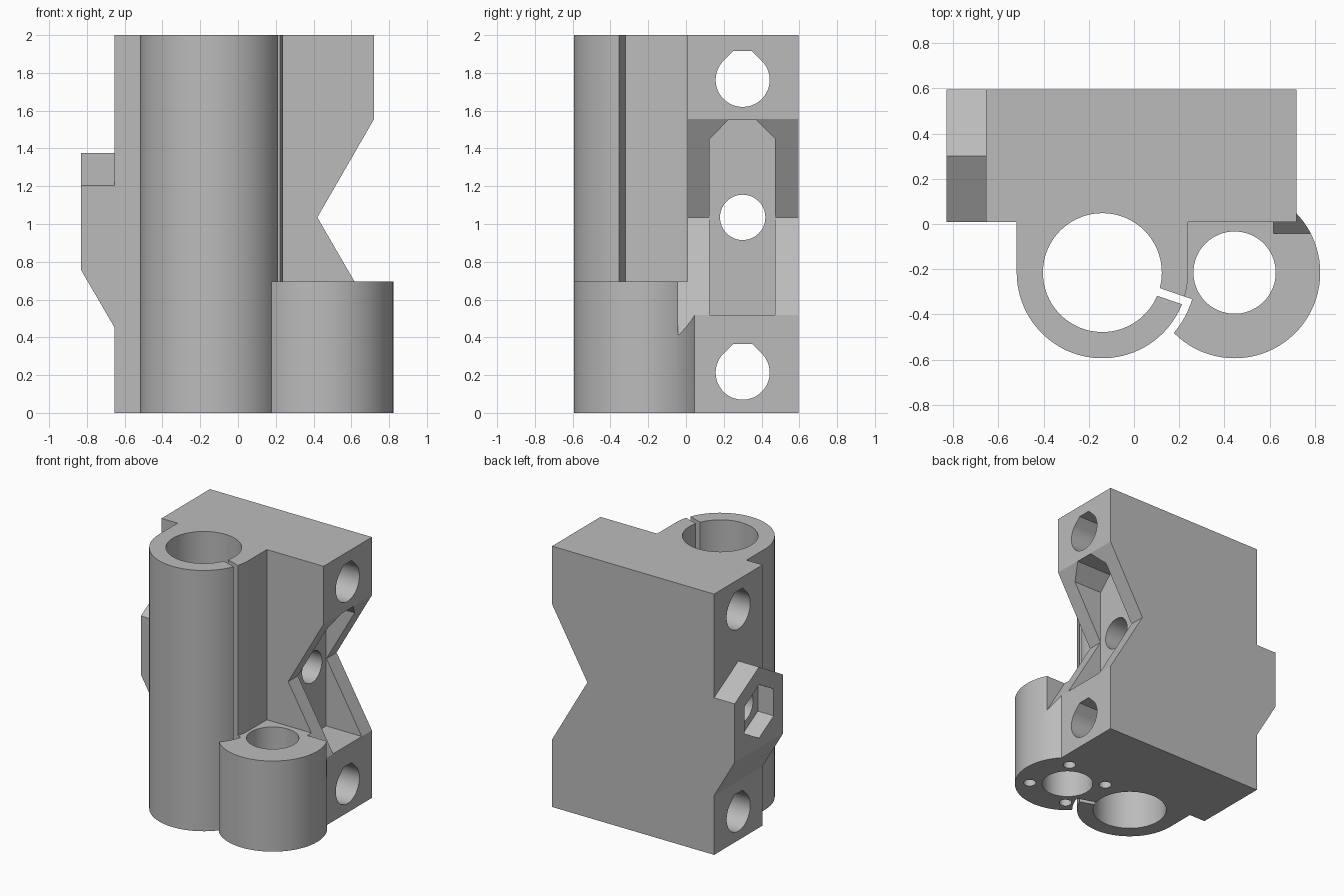
import bpy, bmesh
from math import cos, sin, pi, radians
from mathutils import Vector

cube = bpy.data.objects.get("Cube")
if cube:
    bpy.data.objects.remove(cube, do_unlink=True)

grey = bpy.data.materials.new("plain_grey")
grey.use_nodes = True
colour = (0.5, 0.5, 0.5, 1)
grey.diffuse_color = colour
grey.node_tree.nodes["Principled BSDF"].inputs["Base Color"].default_value = colour


def arc(cx, cy, r, start=0, end=360, n=80):
    """Points on an arc; a full turn leaves out the repeated end point."""
    steps = n if end - start == 360 else n - 1
    angles = [radians(start + (end - start) * i / steps) for i in range(n)]
    return [(cx + r * cos(a), cy + r * sin(a)) for a in angles]


def prism(name, points, axis, low, high):
    """Extrude a profile along an axis; profiles are (x,y), (x,z) or (y,z)."""
    place = {"x": lambda p, t: (t, p[0], p[1]),
             "y": lambda p, t: (p[0], t, p[1]),
             "z": lambda p, t: (p[0], p[1], t)}[axis]
    bm = bmesh.new()
    face = bm.faces.new([bm.verts.new(place(p, low)) for p in points])
    new = bmesh.ops.extrude_face_region(bm, geom=[face])["geom"]
    shift = Vector(place((0, 0), high - low))
    bmesh.ops.translate(bm, vec=shift, verts=[v for v in new if isinstance(v, bmesh.types.BMVert)])
    bmesh.ops.recalc_face_normals(bm, faces=bm.faces)
    mesh = bpy.data.meshes.new(name)
    bm.to_mesh(mesh)
    bm.free()
    mesh.materials.append(grey)
    ob = bpy.data.objects.new(name, mesh)
    bpy.context.collection.objects.link(ob)
    return ob


def combine(target, other, operation="DIFFERENCE"):
    """Apply a boolean and drop the helper."""
    mod = target.modifiers.new("boolean", "BOOLEAN")
    mod.operation, mod.solver, mod.object = operation, "EXACT", other
    bpy.context.view_layer.objects.active = target
    bpy.ops.object.modifier_apply(modifier=mod.name)
    bpy.data.objects.remove(other, do_unlink=True)


FRONT, BACK, MID = 0.008, 0.595, 0.3
HEIGHT, NUT_Z = 2.0, 1.035
CLAMP_X, SOCKET_X, AXIS_Y, RADIUS = -0.14, 0.445, -0.215, 0.379
GAP_RADIUS, SLIT_ANGLE = 0.414, -19

# Main block
body = prism("carriage_body", [(-0.655, FRONT), (0.72, FRONT), (0.72, BACK), (-0.655, BACK)],
             "z", 0, HEIGHT)

# Nut boss on the side, with a pitched roof and a sloping underside
boss = prism("nut_boss", [(FRONT, 0.4), (BACK, 0.4), (BACK, 1.205), (MID, 1.375), (FRONT, 1.205)],
             "x", -0.83, -0.5)
combine(boss, prism("boss_slope", [(-0.95, 0.961), (-0.65, 0.446), (-0.65, 0.2), (-0.95, 0.2)],
                    "y", -0.5, 1))
combine(body, boss, "UNION")

# Short socket, cleared around the free lip of the clamp
socket = prism("rod_socket", arc(SOCKET_X, AXIS_Y, RADIUS), "z", 0, 0.695)
gap = [(CLAMP_X, AXIS_Y)] + arc(CLAMP_X, AXIS_Y, GAP_RADIUS, -110, SLIT_ANGLE, 30)
combine(socket, prism("lip_gap", gap, "z", -0.1, 0.8))
combine(body, socket, "UNION")

# Tall clamp tube with straight cheeks running into the block
clamp = arc(CLAMP_X, AXIS_Y, RADIUS, 180, 360, 48)
clamp += [(CLAMP_X + RADIUS, 0.1), (CLAMP_X - RADIUS, 0.1)]
combine(body, prism("bearing_clamp", clamp, "z", 0, HEIGHT), "UNION")

# Vertical bores
combine(body, prism("bearing_bore", arc(CLAMP_X, AXIS_Y, 0.263), "z", -0.1, 2.1))
combine(body, prism("rod_bore", arc(SOCKET_X, AXIS_Y, 0.182), "z", -0.1, 0.8))

# Slit that lets the clamp flex
a = radians(SLIT_ANGLE)
slit = [(CLAMP_X + r * cos(a) - w * sin(a), AXIS_Y + r * sin(a) + w * cos(a))
        for r, w in ((0.2, -0.018), (GAP_RADIUS, -0.018), (GAP_RADIUS, 0.018), (0.2, 0.018))]
combine(body, prism("clamp_slit", slit, "z", -0.1, 2.1))

# V notch in the side
notch = [(0.42, NUT_Z), (1.02, NUT_Z - 1.035), (1.02, NUT_Z + 1.04)]
combine(body, prism("side_notch", notch, "y", -0.042, 0.8))

# Pocket behind the notch with a chamfered roof
pocket = [(0.125, 0.518), (0.472, 0.518), (0.472, 1.45), (0.37, 1.553), (0.227, 1.553), (0.125, 1.45)]
combine(body, prism("tensioner_pocket", pocket, "x", 0.418, 1))

# Cross holes with flattened peaks
for z in (0.213, 1.763):
    hole = arc(MID, z, 0.143, 135, 405, 60) + [(MID + 0.05, z + 0.152), (MID - 0.05, z + 0.152)]
    combine(body, prism("cross_hole", hole, "x", -1, 1))

# Screw hole and hexagonal nut trap
combine(body, prism("screw_hole", arc(MID, NUT_Z, 0.12, n=48), "x", -1, 1))
combine(body, prism("nut_trap", arc(MID, NUT_Z, 0.205, 30, 390, 6), "x", -1, -0.695))

# Ring of small screw holes underneath the socket
for x, y in arc(SOCKET_X, AXIS_Y, 0.272, 53, 413, 4):
    combine(body, prism("base_screw_hole", arc(x, y, 0.045, n=24), "z", -0.1, 0.3))

# Smooth the round walls, keep the edges crisp
bpy.ops.object.select_all(action="DESELECT")
body.select_set(True)
bpy.context.view_layer.objects.active = body
bpy.ops.object.shade_smooth_by_angle(angle=radians(25))
